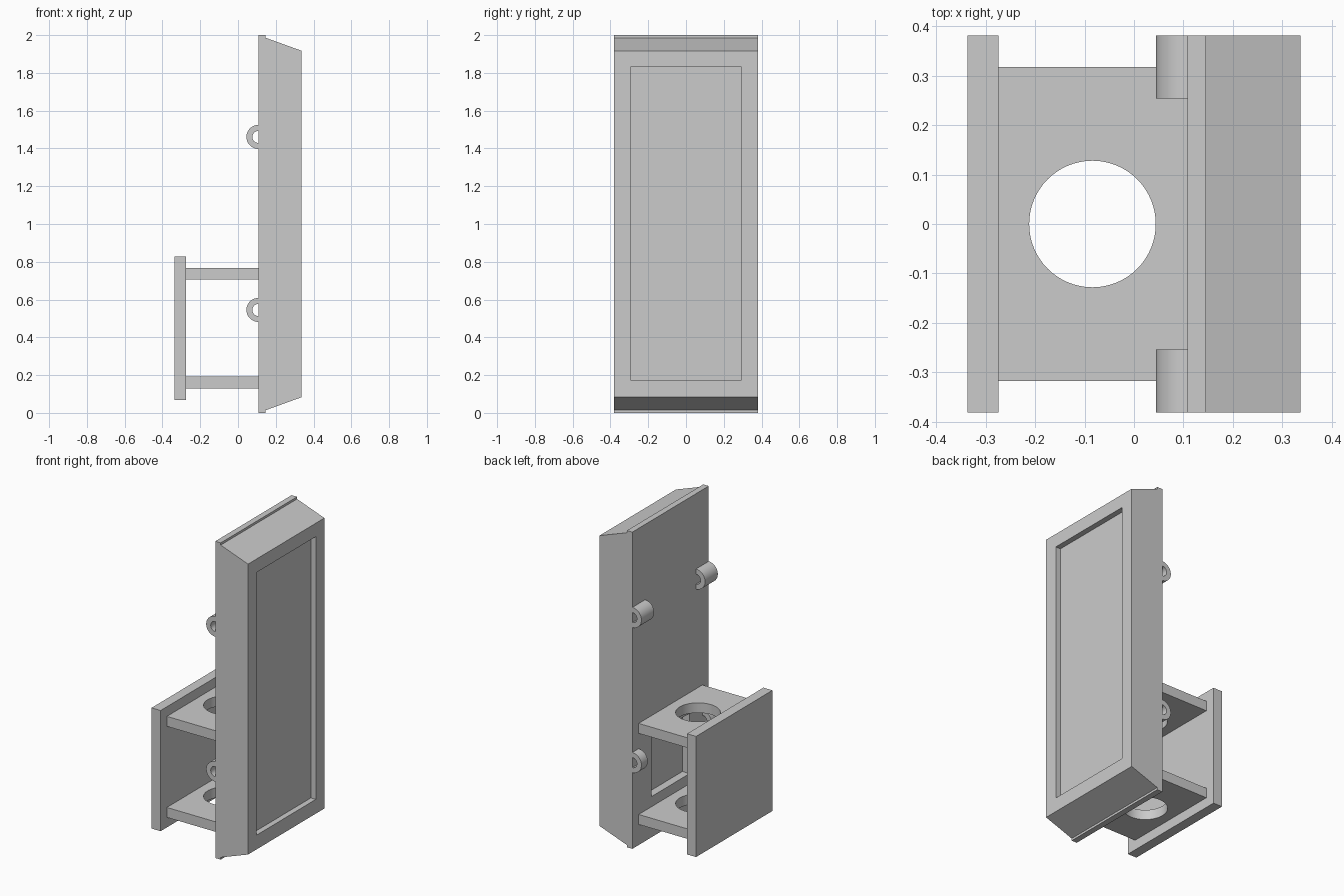
import bpy
import bmesh
import math

default = bpy.data.objects.get("Cube")
if default:
    bpy.data.objects.remove(default, do_unlink=True)

# Single grey material
grey = bpy.data.materials.new("plain_grey")
grey.use_nodes = True
COLOR = (0.6, 0.6, 0.6, 1)
grey.diffuse_color = COLOR
grey.node_tree.nodes["Principled BSDF"].inputs["Base Color"].default_value = COLOR


def prism(name, outline, y0, y1):
    """Extrude an x-z outline along y."""
    bm = bmesh.new()
    face = bm.faces.new([bm.verts.new((x, y0, z)) for x, z in outline])
    extruded = bmesh.ops.extrude_face_region(bm, geom=[face])["geom"]
    moved = [v for v in extruded if isinstance(v, bmesh.types.BMVert)]
    bmesh.ops.translate(bm, verts=moved, vec=(0, y1 - y0, 0))
    bmesh.ops.recalc_face_normals(bm, faces=bm.faces)
    mesh = bpy.data.meshes.new(name)
    bm.to_mesh(mesh)
    bm.free()
    mesh.materials.append(grey)
    obj = bpy.data.objects.new(name, mesh)
    bpy.context.collection.objects.link(obj)
    return obj


def box(name, x0, x1, half_y, z0, z1):
    return prism(name, [(x0, z0), (x1, z0), (x1, z1), (x0, z1)], -half_y, half_y)


def select(obj):
    bpy.ops.object.select_all(action="DESELECT")
    obj.select_set(True)
    bpy.context.view_layer.objects.active = obj


def cut(target, cutter):
    mod = target.modifiers.new("cut", "BOOLEAN")
    mod.operation = "DIFFERENCE"
    mod.solver = "EXACT"
    mod.object = cutter
    select(target)
    bpy.ops.object.modifier_apply(modifier=mod.name)
    bpy.data.objects.remove(cutter, do_unlink=True)


WALL, LIP, FRONT = 0.108, 0.146, 0.337
HALF = 0.381

# Main body with sloped ends and a thin lip along the mounting wall
lower = [(WALL, 0), (LIP, 0), (LIP, 0.014), (FRONT, 0.083)]
upper = [(x, 2 - z) for x, z in reversed(lower)]
body = prism("main_body", lower + upper, -HALF, HALF)
cut(body, box("panel_cutter", FRONT - 0.035, FRONT + 0.1, 0.295, 0.173, 1.832))
cut(body, box("pocket_cutter", WALL - 0.1, WALL + 0.05, 0.19, 0.257, 0.638))

# Rear plate
box("rear_plate", -0.337, -0.274, HALF, 0.067, 0.829)

# Two shelves with round holes
for name, z0 in (("lower_shelf", 0.13), ("upper_shelf", 0.705)):
    shelf = box(name, -0.274, WALL, 0.318, z0, z0 + 0.063)
    bpy.ops.mesh.primitive_cylinder_add(
        vertices=64, radius=0.128, depth=0.3, location=(-0.084, 0, z0))
    hole = bpy.context.object
    hole.data.materials.append(grey)
    cut(shelf, hole)
    select(shelf)
    bpy.ops.object.shade_smooth_by_angle(angle=math.radians(30))

# Half-round loops on the wall, long ones above and short ones below
STEPS = 24
angles = [math.pi * (0.5 + i / STEPS) for i in range(STEPS + 1)]


def arc(radius, z):
    return [(WALL + radius * math.cos(a), z + radius * math.sin(a)) for a in angles]


for level, z, length in (("upper", 1.461, 0.127), ("lower", 0.545, 0.063)):
    outline = arc(0.0635, z) + arc(0.032, z)[::-1]
    for side, sign in (("left", 1), ("right", -1)):
        loop = prism(f"{level}_{side}_loop", outline, sign * (HALF - length), sign * HALF)
        select(loop)
        bpy.ops.object.shade_smooth_by_angle(angle=math.radians(30))
